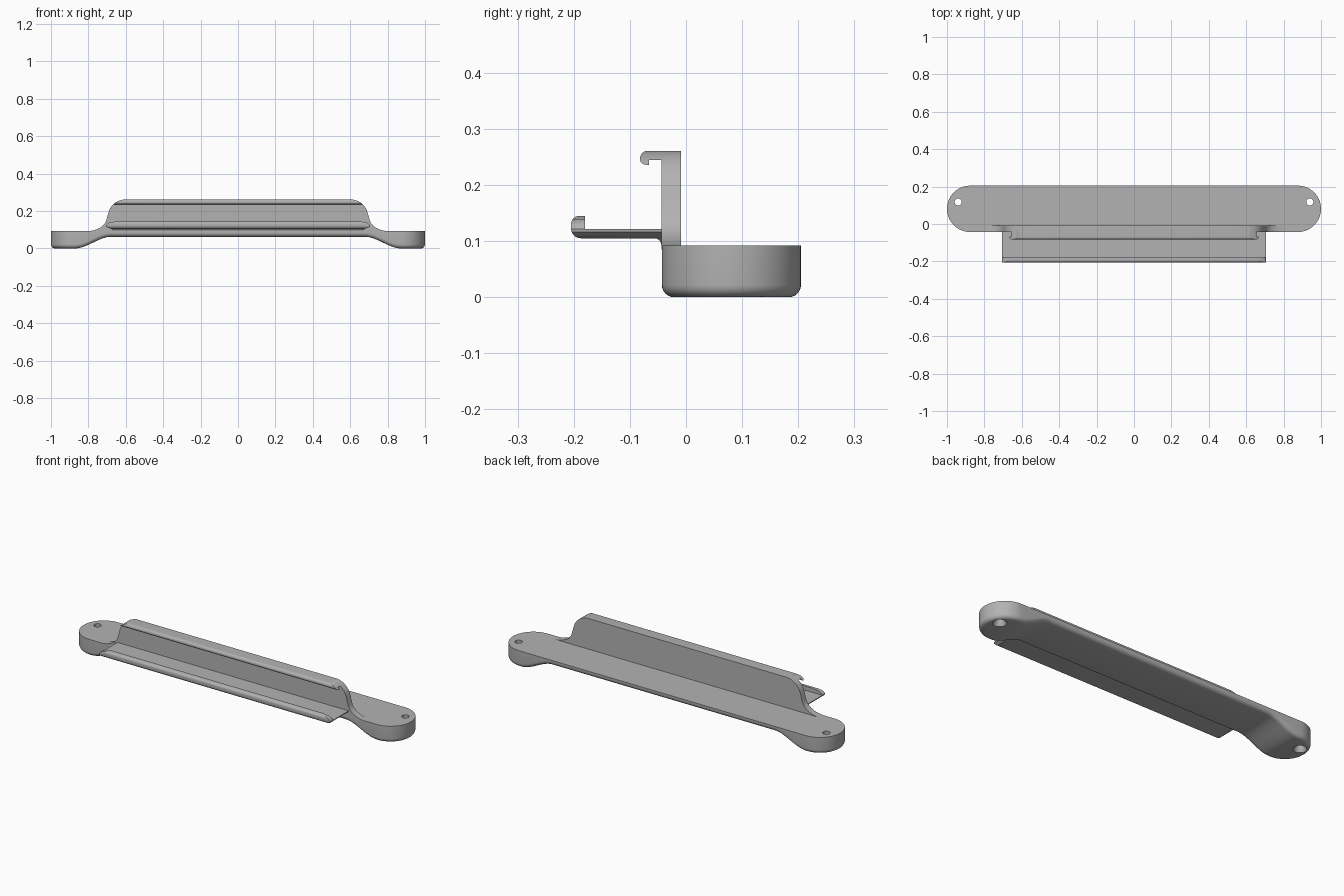
import bpy, bmesh, math
from mathutils import Matrix

cube = bpy.data.objects.get("Cube")
if cube:
    bpy.data.objects.remove(cube, do_unlink=True)

grey = bpy.data.materials.new("plain_grey")
grey.use_nodes = True
grey.diffuse_color = (0.45, 0.45, 0.45, 1)
grey.node_tree.nodes["Principled BSDF"].inputs["Base Color"].default_value = (0.45, 0.45, 0.45, 1)


def make_object(name, bm):
    bmesh.ops.recalc_face_normals(bm, faces=bm.faces)
    mesh = bpy.data.meshes.new(name)
    bm.to_mesh(mesh)
    bm.free()
    mesh.materials.append(grey)
    obj = bpy.data.objects.new(name, mesh)
    bpy.context.collection.objects.link(obj)
    return obj


def prism(name, outline, depth_vec):
    """Extrude a closed list of 3D points along a vector."""
    bm = bmesh.new()
    face = bm.faces.new([bm.verts.new(p) for p in outline])
    ext = bmesh.ops.extrude_face_region(bm, geom=[face])
    verts = [v for v in ext["geom"] if isinstance(v, bmesh.types.BMVert)]
    bmesh.ops.translate(bm, verts=verts, vec=depth_vec)
    return make_object(name, bm)


def boolean(obj, cutter, operation):
    cutter.hide_render = True
    mod = obj.modifiers.new("cut", "BOOLEAN")
    mod.object, mod.operation, mod.solver = cutter, operation, "EXACT"
    bpy.context.view_layer.objects.active = obj
    bpy.ops.object.modifier_apply(modifier=mod.name)
    bpy.data.objects.remove(cutter, do_unlink=True)


def smooth(obj):
    bpy.ops.object.select_all(action="DESELECT")
    obj.select_set(True)
    bpy.context.view_layer.objects.active = obj
    bpy.ops.object.shade_smooth_by_angle(angle=math.radians(35))


def arc(cx, cy, r, start, end, n=8):
    angles = [math.radians(start + (end - start) * i / n) for i in range(n + 1)]
    return [(cx + r * math.cos(a), cy + r * math.sin(a)) for a in angles]


def ease(t):
    t = max(0.0, min(1.0, t))
    return t * t * (3 - 2 * t)


# Base bar: rounded-end outline with deep ends and a thin raised middle
RADIUS, MID_Y, TOP, EDGE = 0.124, 0.081, 0.092, 0.022
CENTRE = 1 - RADIUS


def underside(x):
    return 0.062 * (1 - ease((abs(x) - 0.68) / 0.19))


def half_outline(r):
    """(x, half width) from the left tip to the right tip."""
    left = [(-CENTRE - r * math.cos(a), r * math.sin(a))
            for a in [math.pi / 2 * i / 14 for i in range(15)]]
    straight = [(-CENTRE + 2 * CENTRE * i / 90, r) for i in range(1, 90)]
    return left + straight + [(-x, w) for x, w in reversed(left)]


bm = bmesh.new()
rings = []
levels = [(0, None)] + [(EDGE * (1 - math.cos(a)), EDGE * (1 - math.sin(a)))
                        for a in [math.pi / 2 * i / 6 for i in range(7)]]
for inset, height in levels:
    half = half_outline(RADIUS - inset)
    loop = half + [(x, -w) for x, w in reversed(half[1:-1])]
    rings.append([bm.verts.new((x, MID_Y + w, TOP if height is None else underside(x) + height))
                  for x, w in loop])
count = len(rings[0])
for upper, lower in zip(rings, rings[1:]):
    for i in range(count):
        j = (i + 1) % count
        bm.faces.new((upper[i], upper[j], lower[j], lower[i]))
bm.faces.new(rings[0])
for i in range(count // 2):
    quad = [rings[-1][k % count] for k in (i, i + 1, count - i - 1, count - i)]
    bm.faces.new(list(dict.fromkeys(quad)))
base = make_object("base_bar", bm)

# Screw holes, flared on the underside
for side in (-1, 1):
    for r_low, r_high, low, high in ((0.019, 0.019, -0.05, 0.15), (0.036, 0.019, -0.002, 0.025)):
        bm = bmesh.new()
        bmesh.ops.create_cone(bm, cap_ends=True, segments=24, radius1=r_low, radius2=r_high,
                              depth=high - low,
                              matrix=Matrix.Translation((side * 0.94, 0.118, (low + high) / 2)))
        boolean(base, make_object("hole_cutter", bm), "DIFFERENCE")
smooth(base)


def shaped_rail(name, section, half_shape):
    """Extrude a y-z section along x and trim it to a mirrored x-z outline."""
    rail = prism(name, [(-0.9, y, z) for y, z in section], (1.8, 0, 0))
    shape = half_shape + [(-x, z) for x, z in reversed(half_shape)]
    trim = prism("trim", [(x, -0.4, z) for x, z in shape], (0, 0.8, 0))
    boolean(rail, trim, "INTERSECT")
    smooth(rail)
    return rail


# Back wall with a forward hooked lip and flared ends
wall_section = ([(-0.009, 0.085), (-0.009, 0.261)]
                + arc(-0.068, 0.247, 0.014, 90, 180)
                + arc(-0.072, 0.246, 0.010, 180, 270, 4)
                + [(-0.066, 0.236), (-0.066, 0.245), (-0.044, 0.245), (-0.044, 0.085)])
wall_shape = ([(0.81, 0.08), (0.81, 0.092)]
              + [(0.81 - 0.107 * math.sin(a), 0.162 - 0.070 * math.cos(a))
                 for a in [math.radians(78 * i / 12) for i in range(1, 13)]]
              + [(0.60 + 0.095 * math.cos(a), 0.172 + 0.090 * math.sin(a))
                 for a in [math.radians(12 + 78 * i / 12) for i in range(13)]])
shaped_rail("back_wall", wall_section, wall_shape)

# Front shelf with an upturned rounded lip and tapered ends
shelf_section = ([(-0.042, 0.092), (-0.042, 0.122), (-0.180, 0.122), (-0.180, 0.145)]
                 + arc(-0.190, 0.130, 0.015, 90, 180)
                 + arc(-0.187, 0.123, 0.018, 180, 270)
                 + [(-0.056, 0.105)] + arc(-0.056, 0.093, 0.012, 80, 0, 5))
shelf_shape = [(0.66, 0.088), (0.675, 0.104), (0.695, 0.110), (0.705, 0.116), (0.706, 0.122),
               (0.700, 0.131), (0.685, 0.139), (0.655, 0.144), (0.63, 0.146)]
shaped_rail("front_shelf", shelf_section, shelf_shape)
